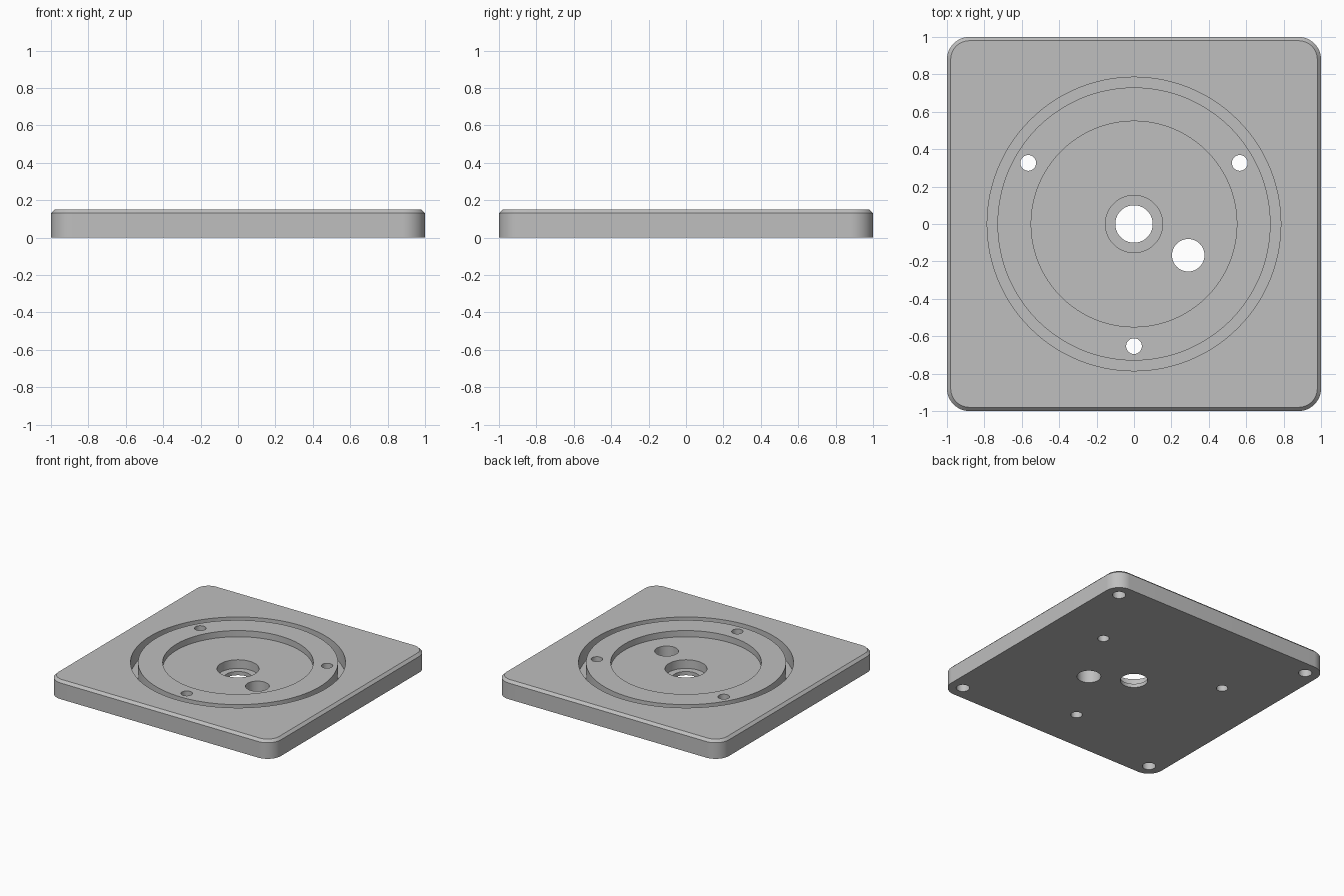
import bpy, bmesh
from math import pi, sin, cos, radians
from mathutils import Vector

cube = bpy.data.objects.get("Cube")
if cube:
    bpy.data.objects.remove(cube, do_unlink=True)

H = 0.15          # plate thickness
CORNER = 0.12     # corner radius
CHAMFER = 0.02    # top edge chamfer

metal = bpy.data.materials.new("plain grey")
metal.use_nodes = True
grey = (0.52, 0.52, 0.52, 1)
metal.diffuse_color = grey
metal.node_tree.nodes["Principled BSDF"].inputs["Base Color"].default_value = grey


def make_object(name, bm):
    bmesh.ops.recalc_face_normals(bm, faces=bm.faces)
    mesh = bpy.data.meshes.new(name)
    bm.to_mesh(mesh)
    bm.free()
    mesh.materials.append(metal)
    obj = bpy.data.objects.new(name, mesh)
    bpy.context.collection.objects.link(obj)
    return obj


def rounded_loop(bm, half, radius, z, steps=16):
    """Ring of vertices round a square with rounded corners."""
    ring = []
    for q in range(4):
        mid = pi / 4 + q * pi / 2
        c = (half - radius) * 2 ** 0.5
        for i in range(steps + 1):
            a = q * pi / 2 + i / steps * pi / 2
            ring.append(bm.verts.new((c * cos(mid) + radius * cos(a),
                                      c * sin(mid) + radius * sin(a), z)))
    return ring


def lathe_cutter(name, profile, x=0, y=0, segments=96):
    """Spin a closed (radius, z) outline into a solid."""
    bm = bmesh.new()
    verts = [bm.verts.new((r, 0, z)) for r, z in profile]
    edges = [bm.edges.new((verts[i], verts[(i + 1) % len(verts)]))
             for i in range(len(verts))]
    bmesh.ops.spin(bm, geom=verts + edges, cent=(0, 0, 0), axis=(0, 0, 1),
                   angle=2 * pi, steps=segments, use_merge=True)
    bmesh.ops.remove_doubles(bm, verts=bm.verts, dist=1e-5)
    bmesh.ops.translate(bm, verts=bm.verts, vec=Vector((x, y, 0)))
    obj = make_object(name, bm)
    obj.hide_render = True
    return obj


def hole_cutter(name, x, y, r, low, high):
    bm = bmesh.new()
    bmesh.ops.create_cone(bm, cap_ends=True, segments=48, radius1=r, radius2=r,
                          depth=high - low)
    bmesh.ops.translate(bm, verts=bm.verts, vec=Vector((x, y, (low + high) / 2)))
    obj = make_object(name, bm)
    obj.hide_render = True
    return obj


# Square plate with rounded corners and a chamfered top edge
bm = bmesh.new()
rings = [rounded_loop(bm, 1, CORNER, 0),
         rounded_loop(bm, 1, CORNER, H - CHAMFER),
         rounded_loop(bm, 1 - CHAMFER, CORNER - CHAMFER, H)]
for low, high in zip(rings, rings[1:]):
    for i in range(len(low)):
        j = (i + 1) % len(low)
        bm.faces.new((low[i], low[j], high[j], high[i]))
bm.faces.new(rings[0])
bm.faces.new(rings[-1])
plate = make_object("base_plate", bm)

# Round recess, centre counterbore and ring groove
TOP, UNDER = H + 0.1, -0.1
FLOOR, LEDGE = 0.10, 0.03
cutters = [
    lathe_cutter("ring_groove_cutter",
                 [(0.73, 0.03), (0.785, 0.03), (0.785, TOP), (0.73, TOP)], segments=128),
    hole_cutter("offset_hole_cutter", 0.29, -0.167, 0.087, UNDER, TOP),
    lathe_cutter("recess_cutter",
                 [(0, UNDER), (0.1, UNDER), (0.1, LEDGE), (0.153, LEDGE),
                  (0.153, FLOOR), (0.55, FLOOR), (0.55, TOP), (0, TOP)]),
]
# Three small through holes on the raised ring
for k in range(3):
    a = radians(30 + 120 * k)
    cutters.append(hole_cutter("ring_hole_cutter", 0.653 * cos(a), 0.653 * sin(a),
                               0.042, UNDER, TOP))
# Blind mounting holes in the underside corners
for sx in (-1, 1):
    for sy in (-1, 1):
        cutters.append(hole_cutter("corner_hole_cutter", 0.887 * sx, 0.887 * sy,
                                   0.049, UNDER, 0.1))

# Cut everything out of the plate
bpy.ops.object.select_all(action='DESELECT')
bpy.context.view_layer.objects.active = plate
plate.select_set(True)
for cutter in cutters:
    mod = plate.modifiers.new("cut", 'BOOLEAN')
    mod.operation = 'DIFFERENCE'
    mod.solver = 'EXACT'
    mod.object = cutter
    bpy.ops.object.modifier_apply(modifier=mod.name)
    bpy.data.objects.remove(cutter, do_unlink=True)

bpy.ops.object.shade_smooth_by_angle(angle=radians(30))
